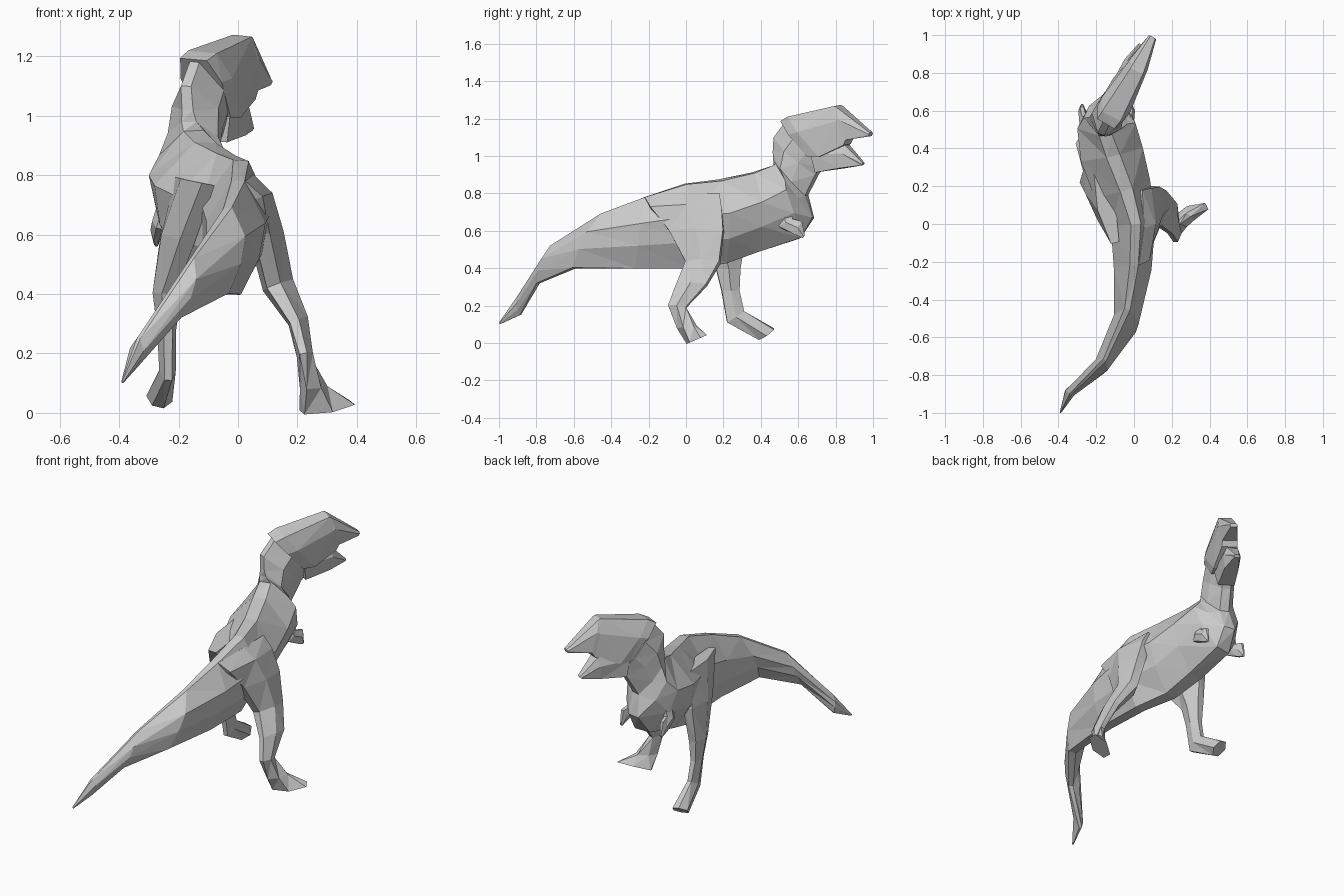
import bpy, bmesh
from mathutils import Vector

# Cross-section outlines: (sideways, along the ring's long axis)
BARREL = [(.22, 1), (1, .28), (.85, -.35), (.3, -1), (-.3, -1), (-.85, -.35), (-1, .28), (-.22, 1)]
LIMB = [(.45, 1), (1, 0), (.45, -1), (-.45, -1), (-1, 0), (-.45, 1)]
SKULL = [(.65, 1), (1, .25), (.8, -1), (-.8, -1), (-1, .25), (-.65, 1)]


def loft(name, shape, rows):
    """Each row is one ring: two opposite edge points and a half width."""
    rings = [(Vector(r[:3]), Vector(r[3:6]), r[6]) for r in rows]
    mids = [(a + b) / 2 for a, b, w in rings]
    bm = bmesh.new()
    loops = []
    for i, (a, b, w) in enumerate(rings):
        tangent = mids[min(i + 1, len(mids) - 1)] - mids[max(i - 1, 0)]
        side = tangent.cross(a - b).normalized() * w
        loops.append([bm.verts.new(mids[i] + side * u + (a - b) / 2 * v) for u, v in shape])
    n = len(shape)
    for p, q in zip(loops, loops[1:]):
        for k in range(n):
            bm.faces.new((p[k], p[(k + 1) % n], q[(k + 1) % n], q[k]))
    bm.faces.new(loops[0])
    bm.faces.new(loops[-1])
    bmesh.ops.triangulate(bm, faces=bm.faces[:])
    bmesh.ops.recalc_face_normals(bm, faces=bm.faces[:])
    mesh = bpy.data.meshes.new(name)
    bm.to_mesh(mesh)
    bm.free()
    bpy.context.collection.objects.link(bpy.data.objects.new(name, mesh))


# Tail, trunk and neck in one sweep: top point, bottom point, half width
loft("body", BARREL, [
    (-.39, -1, .108, -.388, -.995, .10, .004),
    (-.335, -.90, .25, -.35, -.885, .15, .027),
    (-.155, -.72, .52, -.20, -.79, .32, .042),
    (-.035, -.45, .69, -.05, -.60, .40, .07),
    (.0, -.22, .78, -.02, -.27, .40, .10),
    (.01, .0, .85, -.03, .02, .40, .12),
    (-.04, .18, .87, -.10, .20, .43, .155),
    (-.11, .36, .91, -.13, .38, .49, .168),
    (-.15, .47, .95, -.14, .61, .56, .155),
    (-.165, .47, .98, -.13, .68, .67, .115),
    (-.17, .47, 1.02, -.12, .645, .79, .09),
    (-.175, .475, 1.10, -.09, .70, .90, .085),
    (-.14, .55, 1.20, -.07, .73, .94, .08),
])

# Head: skull with hooked snout, and open lower jaw
loft("upper_head", SKULL, [
    (-.15, .53, 1.19, -.08, .68, 1.0, .08),
    (-.12, .57, 1.215, -.05, .74, 1.0, .085),
    (.015, .81, 1.27, .02, .86, 1.06, .056),
    (.02, .82, 1.265, .03, .875, 1.09, .055),
    (.10, .99, 1.125, .095, .985, 1.105, .022),
])
loft("lower_jaw", SKULL, [
    (-.08, .68, 1.07, -.08, .71, .915, .06),
    (.0, .86, 1.06, -.01, .84, .935, .05),
    (.04, .95, .962, .035, .94, .95, .018),
])

# Legs: front point, back point, half width
loft("right_leg", LIMB, [
    (.03, .18, .79, .01, -.22, .77, .04),
    (.07, .19, .72, .06, -.19, .72, .055),
    (.11, .20, .60, .08, -.09, .60, .06),
    (.15, .18, .43, .12, .0, .43, .055),
    (.215, .11, .31, .19, -.05, .31, .036),
    (.23, .0, .19, .22, -.095, .20, .028),
    (.29, .05, .09, .22, -.04, .08, .032),
    (.385, .095, .035, .215, .02, .002, .045),
])
loft("left_leg", LIMB, [
    (-.19, .27, .79, -.10, -.10, .77, .05),
    (-.235, .32, .60, -.17, .03, .58, .058),
    (-.245, .29, .40, -.235, .16, .40, .048),
    (-.245, .285, .28, -.235, .19, .28, .032),
    (-.24, .31, .17, -.235, .22, .11, .028),
    (-.26, .47, .075, -.27, .39, .02, .045),
])

# Small tucked arms: (name, side, outward reach)
for name, s, reach in (("right_arm", 1, .0), ("left_arm", -1, .02)):
    x = [-.135 + s * (d + reach) for d in (.08, .11, .12, .12)]
    loft(name, LIMB, [
        (x[0], .57, .74, x[0], .48, .70, .03),
        (x[1], .57, .66, x[1], .50, .62, .025),
        (x[2], .62, .65, x[2], .58, .58, .02),
        (x[3], .635, .575, x[3], .625, .56, .008),
    ])
